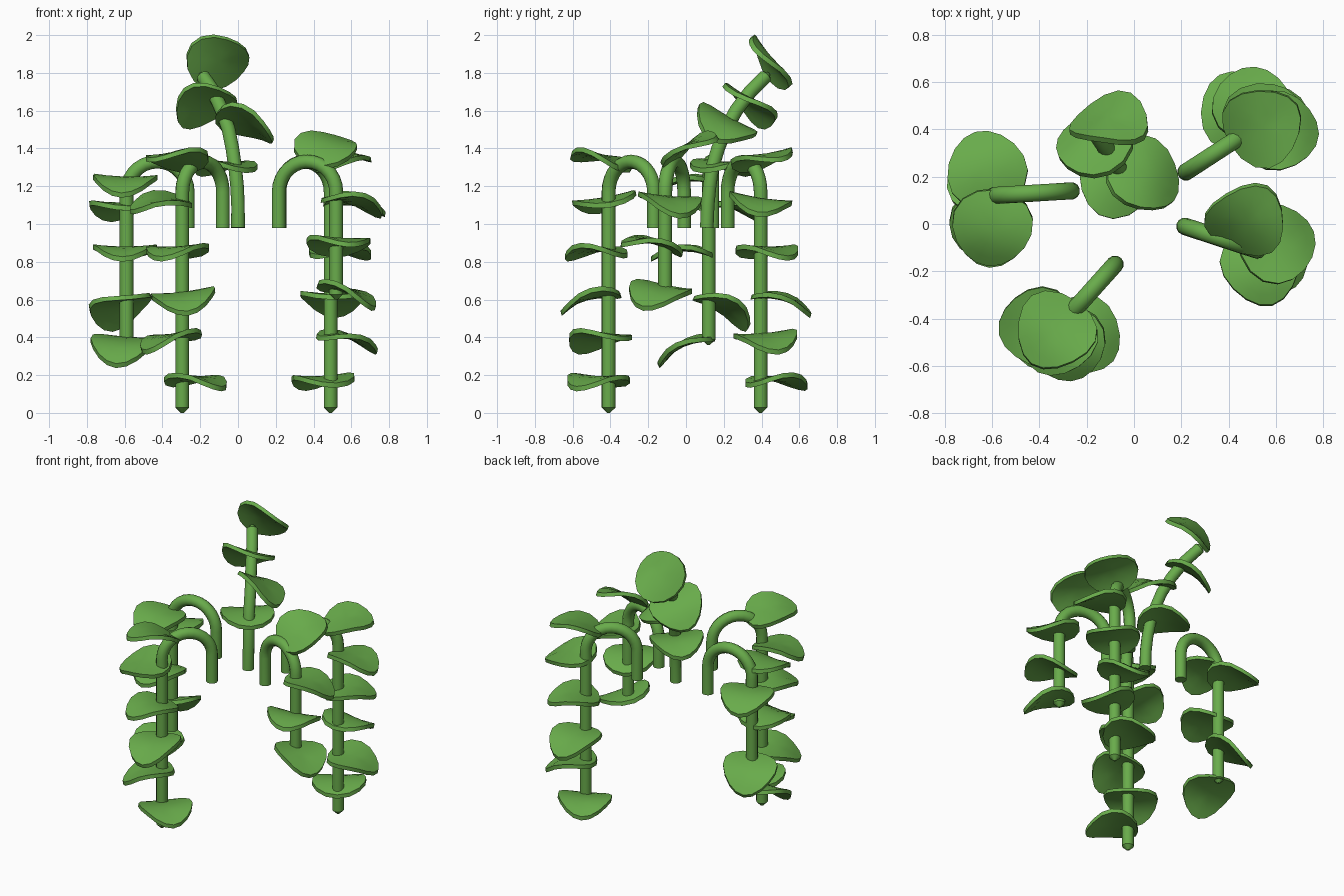
import bpy, bmesh, math
from mathutils import Vector

if "Cube" in bpy.data.objects:
    bpy.data.objects.remove(bpy.data.objects["Cube"])

green = bpy.data.materials.new("leaf green")
green.diffuse_color = (0.14, 0.41, 0.07, 1)
green.use_nodes = True
green.node_tree.nodes["Principled BSDF"].inputs["Base Color"].default_value = green.diffuse_color

R = 0.037      # stem radius


def finish(ob):
    ob.data.materials.clear()
    ob.data.materials.append(green)
    bpy.ops.object.select_all(action='DESELECT')
    ob.select_set(True)
    bpy.context.view_layer.objects.active = ob
    bpy.ops.object.shade_smooth_by_angle(angle=math.radians(40))


def tube(name, path):
    """Round stem along a path, open end first, pointed tip last."""
    bm = bmesh.new()
    n = 12
    pts = [Vector(p) for p in path]
    end = (pts[-1] - pts[-2]).normalized()
    radii = [R] * len(pts) + [R * 0.2]
    pts.append(pts[-1] + end * 0.028)
    rings = []
    side = None
    for i, p in enumerate(pts):
        t = (pts[min(i + 1, len(pts) - 1)] - pts[max(i - 1, 0)]).normalized()
        if side is None:
            side = t.orthogonal()
        side = (side - t * side.dot(t)).normalized()
        other = t.cross(side)
        rings.append([bm.verts.new(p + radii[i] * (math.cos(a) * side + math.sin(a) * other))
                      for a in (k * math.tau / n for k in range(n))])
    for a, b in zip(rings, rings[1:]):
        for k in range(n):
            bm.faces.new((a[k], a[(k + 1) % n], b[(k + 1) % n], b[k]))
    bm.faces.new(rings[0][::-1])
    bm.faces.new(rings[-1])
    me = bpy.data.meshes.new(name)
    bm.to_mesh(me)
    bm.free()
    ob = bpy.data.objects.new(name, me)
    bpy.context.collection.objects.link(ob)
    finish(ob)


def hook(base, foot, bottom):
    """Path that rises, arches over and hangs down to the given height."""
    b, f = Vector((*base, 0)), Vector((*foot, 0))
    mid, half = (b + f) / 2, (b - f) / 2
    up = Vector((0, 0, 1))
    r = half.length
    top = 1.33 - r
    path = [b + up * 0.98]
    path += [mid + half * math.cos(a) + up * (top + r * math.sin(a))
             for a in (math.pi * k / 14 for k in range(15))]
    steps = int((top - bottom) / 0.05)
    path += [f + up * (top + (bottom + 0.028 - top) * k / steps) for k in range(1, steps + 1)]
    return path


def leaf(name, path, x, y, z, sx, sy):
    """Thick drooping oval leaf growing away from the nearest stem point;
    sx and sy are its slopes along x and y."""
    c = Vector((x, y, z))
    near = min(path, key=lambda p: (Vector(p) - c).length)
    n = Vector((-sx, -sy, 1)).normalized()
    u = c - Vector(near)
    u = (u - n * u.dot(n)).normalized()
    v = n.cross(u)
    bm = bmesh.new()
    seg = 16

    def layer(lift):
        def pt(s, a):
            du = 0.166 * s * math.cos(a)
            dv = 0.168 * s * math.sin(a) * (1 - 0.2 * math.cos(a))
            h = 0.018 - 1.5 * du * du + 0.4 * dv * dv - (0.5 * du if du > 0.1 else 0.0) * 0.1
            return bm.verts.new(c + u * du + v * dv + n * (h + lift))
        return [pt(0, 0)], [[pt(s, k * math.tau / seg) for k in range(seg)]
                            for s in (0.4, 0.75, 1)]
    tc, top = layer(0.013)
    bc, bot = layer(-0.013)
    for k in range(seg):
        j = (k + 1) % seg
        bm.faces.new((tc[0], top[0][k], top[0][j]))
        bm.faces.new((bc[0], bot[0][j], bot[0][k]))
        for i in range(2):
            bm.faces.new((top[i][k], top[i + 1][k], top[i + 1][j], top[i][j]))
            bm.faces.new((bot[i][j], bot[i + 1][j], bot[i + 1][k], bot[i][k]))
        bm.faces.new((top[2][k], bot[2][k], bot[2][j], top[2][j]))
    bmesh.ops.recalc_face_normals(bm, faces=bm.faces)
    me = bpy.data.meshes.new(name)
    bm.to_mesh(me)
    bm.free()
    ob = bpy.data.objects.new(name, me)
    bpy.context.collection.objects.link(ob)
    finish(ob)


# Upright stem leaning to the back left
upright = [(0, .11, .98), (0, .115, 1.1), (-.005, .125, 1.2), (-.015, .14, 1.3),
           (-.03, .17, 1.4), (-.05, .21, 1.5), (-.085, .265, 1.6),
           (-.13, .34, 1.7), (-.185, .42, 1.78)]

# Each stem: path and its leaves (x, y, z, slope x, slope y)
stems = {
    "upright": (upright, [
        (-.075, .20, 1.30, 0, -.05), (.045, .20, 1.52, -.45, -.45),
        (-.175, .34, 1.625, .25, -.75), (-.10, .43, 1.86, .2, -1.4)]),
    "left": (hook((-.265, .14), (-.59, .12), .36), [
        (-.60, -.02, 1.215, 0, .2), (-.625, .235, 1.08, .05, -.15),
        (-.60, -.02, .85, 0, .03), (-.625, .20, .55, .3, -.5),
        (-.615, -.01, .345, 0, .45)]),
    "front": (hook((-.08, -.17), (-.295, -.41), 0), [
        (-.335, -.455, 1.34, 0, -.25), (-.41, -.435, 1.11, .05, .18),
        (-.33, -.48, .85, .05, 0), (-.285, -.51, .60, .1, .28),
        (-.365, -.465, .385, .22, .05), (-.215, -.475, .165, -.05, 0)]),
    "front_right": (hook((.215, -.01), (.52, -.11), .60), [
        (.475, .02, 1.40, 0, .6), (.61, -.08, 1.11, -.2, -.15),
        (.54, -.18, .89, 0, -.2), (.585, -.145, .63, -.35, 0)]),
    "back_right": (hook((.22, .22), (.49, .395), 0), [
        (.545, .415, 1.34, .1, .22), (.62, .39, 1.105, -.15, -.15),
        (.55, .44, .85, 0, 0), (.50, .51, .59, -.05, -.28),
        (.585, .43, .385, -.22, 0), (.44, .485, .165, .05, 0)]),
}

for name, (path, leaves) in stems.items():
    tube(name + "_stem", path)
    for i, args in enumerate(leaves):
        leaf(f"{name}_leaf_{i + 1}", path, *args)
